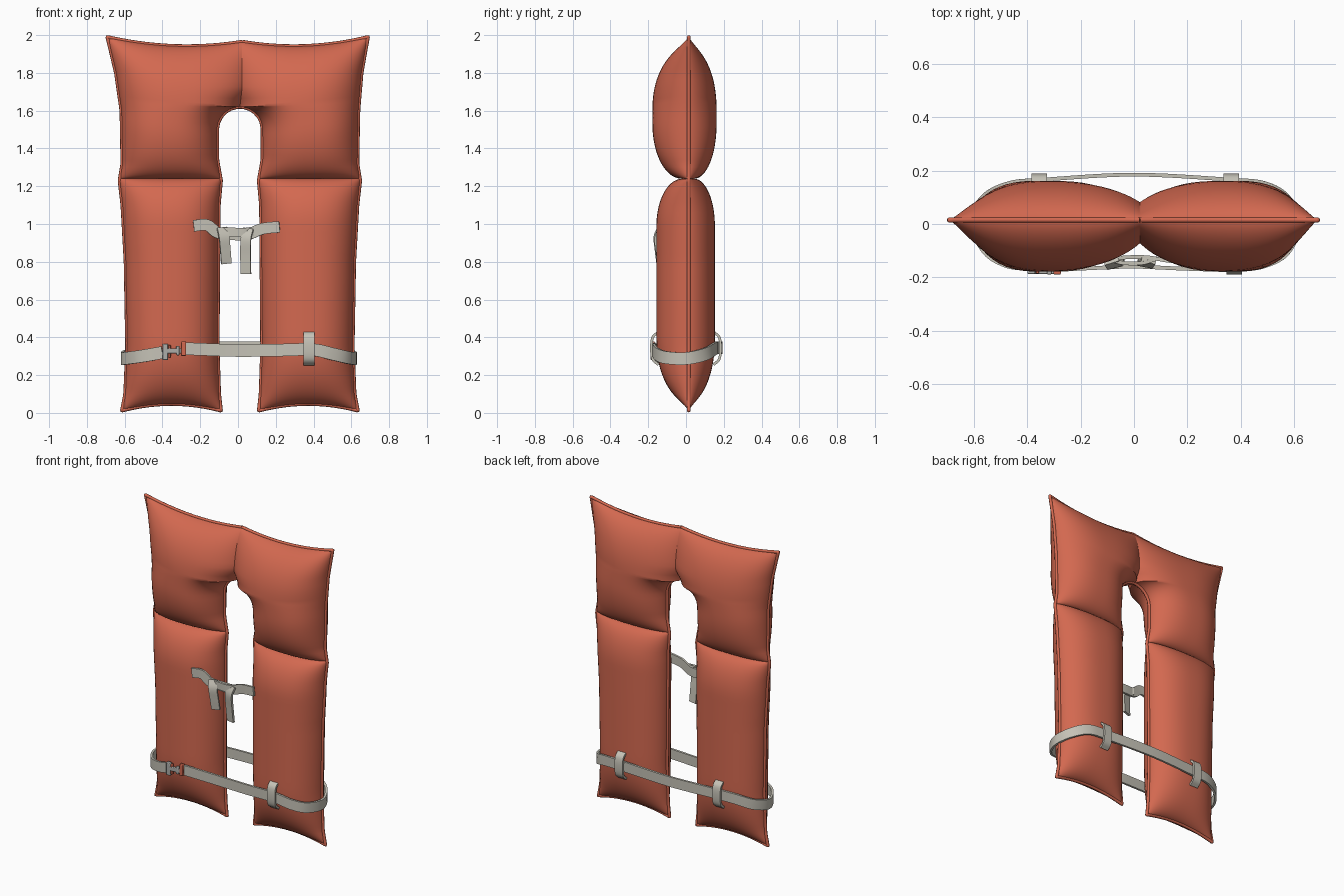
import bpy, bmesh
from math import cos, sin, pi, radians
from mathutils import Vector

cube = bpy.data.objects.get("Cube")
if cube:
    bpy.data.objects.remove(cube)


def material(name, rgb, rough=0.7):
    m = bpy.data.materials.new(name)
    m.use_nodes = True
    m.diffuse_color = (*rgb, 1)
    node = m.node_tree.nodes["Principled BSDF"]
    node.inputs["Base Color"].default_value = (*rgb, 1)
    node.inputs["Roughness"].default_value = rough
    return m


ORANGE = material("orange fabric", (0.65, 0.14, 0.08))
WEBBING = material("pale grey webbing", (0.56, 0.54, 0.47))
METAL = material("grey metal", (0.42, 0.42, 0.40))


def finish(bm, name, mat, angle=45):
    bmesh.ops.recalc_face_normals(bm, faces=bm.faces)
    mesh = bpy.data.meshes.new(name)
    bm.to_mesh(mesh)
    bm.free()
    obj = bpy.data.objects.new(name, mesh)
    bpy.context.collection.objects.link(obj)
    mesh.materials.append(mat)
    bpy.ops.object.select_all(action='DESELECT')
    obj.select_set(True)
    bpy.context.view_layer.objects.active = obj
    bpy.ops.object.shade_smooth_by_angle(angle=radians(angle))
    return obj


def interp(table, z):
    for (a, p), (b, q) in zip(table, table[1:]):
        if z <= b:
            return p + (q - p) * max(0, (z - a) / (b - a))
    return table[-1][1]


def spread(n):
    return [(1 - cos(pi * i / n)) / 2 for i in range(n + 1)]


def round_off(d, reach, power, root):
    return max(0, 1 - (1 - min(d / reach, 1)) ** power) ** root


# Vest outline: half widths by height, and the neck arch
OUTER = [(0.01, 0.625), (0.1, 0.607), (0.35, 0.597), (0.8, 0.605), (1.1, 0.622), (1.23, 0.637),
         (1.32, 0.622), (1.6, 0.627), (1.8, 0.65), (1.93, 0.677), (1.99, 0.69)]
INNER = [(0.01, 0.1), (0.1, 0.11), (0.35, 0.118), (1.1, 0.112), (1.23, 0.1), (1.34, 0.12), (1.5, 0.12)]
WAIST, TOP, ARCH_Z, ARCH_R = 1.24, 1.99, 1.5, 0.12
STRAIGHT = ARCH_Z - WAIST
ARC = STRAIGHT + ARCH_R * pi / 2
SEAM_Y = 0.015


def make_row(w, upper):
    """Ends of a row, pillow fullness, front and back depth, centre seam, sags."""
    if not upper:
        z = 0.012 + (WAIST - 0.012) * w
        d = z - 0.012
        full = round_off(d, 0.4, 2.2, 0.6) * (0.2 + 0.8 * round_off(WAIST - z, 0.25, 2, 0.5))
        return ((interp(INNER, z), z), (interp(OUTER, z), z), full, 0.172, 0.138, 0,
                0.035 * max(0, 1 - d / 0.3))
    height = TOP - WAIST
    zo = WAIST + height * w
    total = ARC + 1.965 - ARCH_Z - ARCH_R
    s = total * w
    if s < STRAIGHT:
        inner = (interp(INNER, WAIST + s), WAIST + s)
    elif s < ARC:
        a = (s - STRAIGHT) / ARCH_R
        inner = (ARCH_R * cos(a), ARCH_Z + ARCH_R * sin(a))
    else:
        inner = (0, ARCH_Z + ARCH_R + s - ARC)
    t = min(max((s - ARC) / 0.1, 0), 1)
    d = height * (1 - w)
    full = round_off(d, 0.36, 2.2, 0.6) * (0.2 + 0.8 * round_off(height * w, 0.28, 2, 0.5))
    return (inner, (interp(OUTER, zo), zo), full, 0.193, 0.147, t,
            -0.035 * max(0, 1 - d / 0.4))


arch_w = ARC / (ARC + 1.965 - ARCH_Z - ARCH_R)
upper_w = sorted(spread(38)[1:] + [arch_w])
ROWS = [make_row(w, False) for w in spread(44)] + [make_row(w, True) for w in upper_w]
ARCH_ROW = 45 + upper_w.index(arch_w)
COLS = spread(26)


def vest_point(side, row, u, face):
    (xi, zi), (xo, zo), full, front, back, seam, sag = row
    x, z = xi + (xo - xi) * u, zi + (zo - zi) * u
    shift = 0.01 + 0.012 * seam * (1 - u) - 0.012 * max(0, (z - 1.6) / 0.4) * u
    edge = 0.3 * seam * seam * (3 - 2 * seam) if u < 0.5 else 0
    puff = max(0, 1 - (1 - edge) * abs(2 * u - 1) ** 2.5) ** 0.6
    depth = {-1: -front, 1: back, 0: 0}[face]
    return Vector((side * x + shift, SEAM_Y + depth * full * puff, z + sag * 4 * u * (1 - u)))


# Padded vest body: front and back sheets of both halves welded at the edges
bm = bmesh.new()
for side in (-1, 1):
    for face in (-1, 1):
        grid = [[bm.verts.new(vest_point(side, r, u, face)) for u in COLS] for r in ROWS]
        for a, b in zip(grid, grid[1:]):
            for i in range(len(COLS) - 1):
                bm.faces.new((a[i], a[i + 1], b[i + 1], b[i]))
bmesh.ops.remove_doubles(bm, verts=bm.verts, dist=0.0004)
finish(bm, "padded_vest", ORANGE, 55)


def piping(name, points, radius):
    curve = bpy.data.curves.new(name, 'CURVE')
    curve.dimensions = '3D'
    curve.bevel_depth = radius
    curve.bevel_resolution = 2
    curve.use_fill_caps = True
    spline = curve.splines.new('POLY')
    spline.points.add(len(points) - 1)
    for p, co in zip(spline.points, points):
        p.co = (*co, 1)
    curve.materials.append(ORANGE)
    bpy.context.collection.objects.link(bpy.data.objects.new(name, curve))


# Sewn edge piping round each half
for side, label in ((-1, "right"), (1, "left")):
    path = [vest_point(side, r, 0, 0) for r in reversed(ROWS[:ARCH_ROW + 1])]
    path += [vest_point(side, ROWS[0], u, 0) for u in COLS[1:]]
    path += [vest_point(side, r, 1, 0) for r in ROWS[1:]]
    path += [vest_point(side, ROWS[-1], u, 0) for u in reversed(COLS[:-1])]
    piping(label + "_edge_piping", path, 0.01)


def smooth_path(pts, steps=6):
    pts = [Vector(p) for p in pts]
    ext = [2 * pts[0] - pts[1]] + pts + [2 * pts[-1] - pts[-2]]
    out = []
    for a, b, c, d in zip(ext, ext[1:], ext[2:], ext[3:]):
        for i in range(steps):
            t = i / steps
            out.append(0.5 * (2 * b + (c - a) * t + (2 * a - 5 * b + 4 * c - d) * t ** 2
                              + (3 * b - a - 3 * c + d) * t ** 3))
    return out + [pts[-1]]


def ribbon(name, pts, width, across=(0, 0, 1), thick=0.014, mat=WEBBING):
    """Flat strap of rectangular section along a smoothed path."""
    path, bm, rings = smooth_path(pts), bmesh.new(), []
    for i, p in enumerate(path):
        tangent = (path[min(i + 1, len(path) - 1)] - path[max(i - 1, 0)]).normalized()
        wide = Vector(across)
        wide = (wide - tangent * wide.dot(tangent)).normalized() * width / 2
        deep = tangent.cross(wide).normalized() * thick / 2
        rings.append([bm.verts.new(p + wide * a + deep * b)
                      for a, b in ((-1, -1), (1, -1), (1, 1), (-1, 1))])
    for a, b in zip(rings, rings[1:]):
        for i in range(4):
            j = (i + 1) % 4
            bm.faces.new((a[i], a[j], b[j], b[i]))
    bm.faces.new(rings[0])
    bm.faces.new(rings[-1])
    return finish(bm, name, mat)


# Waist belt, from the buckle round the back to the buckle again
ribbon("waist_belt", [
    (-0.4, -0.168, 0.32), (-0.48, -0.157, 0.305), (-0.56, -0.108, 0.293), (-0.613, 0, 0.288),
    (-0.57, 0.1, 0.31), (-0.47, 0.153, 0.34), (-0.33, 0.167, 0.345), (0, 0.185, 0.345),
    (0.35, 0.167, 0.345), (0.49, 0.153, 0.34), (0.58, 0.1, 0.31), (0.622, 0, 0.288),
    (0.58, -0.105, 0.293), (0.5, -0.155, 0.312), (0.39, -0.172, 0.335), (0.2, -0.168, 0.332),
    (0, -0.16, 0.33), (-0.15, -0.165, 0.335), (-0.28, -0.172, 0.34)], 0.066)

# Belt loops
for name, x, s in (("front_belt_loop", 0.375, -1), ("back_right_belt_loop", -0.355, 1),
                   ("back_left_belt_loop", 0.365, 1)):
    ribbon(name, [(x, s * 0.15, 0.425), (x, s * 0.176, 0.4), (x, s * 0.183, 0.345),
                  (x, s * 0.176, 0.285), (x, s * 0.145, 0.255)], 0.058, (1, 0, 0))


def box(name, centre, size, mat):
    bm = bmesh.new()
    bmesh.ops.create_cube(bm, size=1)
    for v in bm.verts:
        v.co = Vector(a * b for a, b in zip(v.co, size)) + Vector(centre)
    obj = finish(bm, name, mat)
    bevel = obj.modifiers.new("bevel", 'BEVEL')
    bevel.width = 0.004
    bevel.segments = 2


# Hook buckle with fabric end tabs
box("buckle_plate", (-0.385, -0.176, 0.322), (0.03, 0.022, 0.085), METAL)
box("buckle_hook", (-0.335, -0.178, 0.328), (0.08, 0.018, 0.028), METAL)
box("buckle_catch", (-0.318, -0.18, 0.33), (0.018, 0.018, 0.05), METAL)
box("right_buckle_tab", (-0.362, -0.176, 0.325), (0.012, 0.02, 0.07), ORANGE)
box("left_buckle_tab", (-0.288, -0.177, 0.34), (0.028, 0.024, 0.075), ORANGE)

# Chest tie with a loose knot and two hanging tails
ribbon("chest_tie", [(-0.235, -0.146, 0.99), (-0.165, -0.142, 0.995), (-0.11, -0.135, 0.955),
                     (-0.03, -0.125, 0.945), (0.05, -0.125, 0.945), (0.13, -0.138, 0.975),
                     (0.22, -0.146, 0.985)], 0.06)
ribbon("knot_wrap", [(-0.105, -0.13, 0.955), (-0.04, -0.146, 0.957), (0.03, -0.146, 0.955),
                     (0.085, -0.13, 0.962)], 0.048)
ribbon("right_tie_tail", [(-0.085, -0.14, 0.98), (-0.074, -0.158, 0.93), (-0.067, -0.152, 0.86),
                          (-0.062, -0.143, 0.79)], 0.055, (1, 0.25, 0))
ribbon("left_tie_tail", [(0.055, -0.138, 0.975), (0.042, -0.155, 0.92), (0.04, -0.145, 0.83),
                         (0.042, -0.135, 0.735)], 0.055, (1, -0.2, 0))
